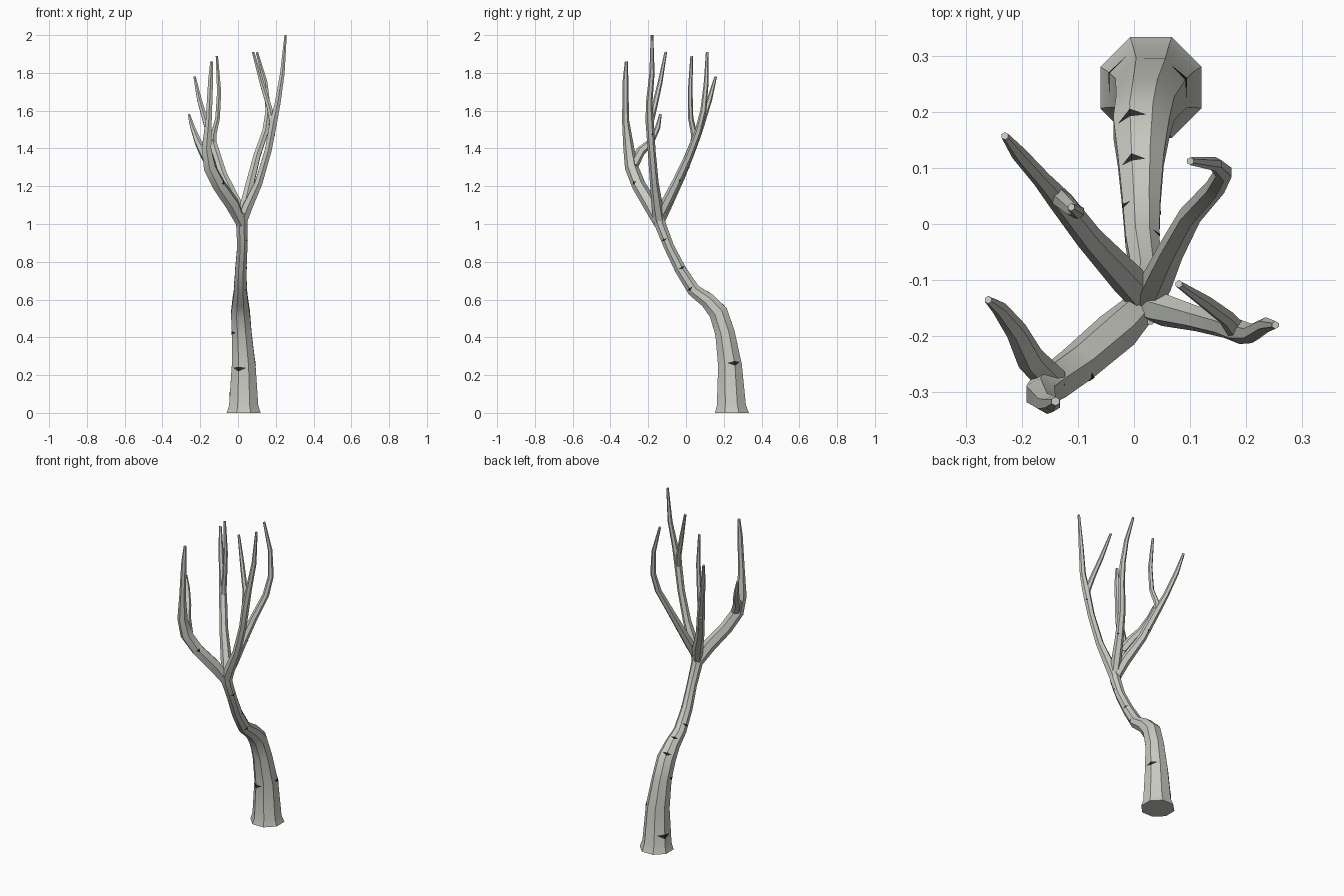
import bpy, math
from mathutils import Vector

old = bpy.data.objects.get("Cube")
if old:
    bpy.data.objects.remove(old, do_unlink=True)


def material(name, rgb):
    m = bpy.data.materials.new(name)
    m.use_nodes = True
    m.diffuse_color = (*rgb, 1)
    m.node_tree.nodes["Principled BSDF"].inputs["Base Color"].default_value = (*rgb, 1)
    return m


BARK = material("pale grey bark", (0.58, 0.595, 0.54))
DARK = material("dark bark mark", (0.025, 0.025, 0.025))


def add_object(name, verts, faces, mat):
    mesh = bpy.data.meshes.new(name)
    mesh.from_pydata(verts, [], faces)
    mesh.materials.append(mat)
    obj = bpy.data.objects.new(name, mesh)
    bpy.context.collection.objects.link(obj)
    return obj


def tube(name, sides, path):
    """Faceted limb through (x, y, z, radius) points; returns its rings."""
    pts = [Vector(p[:3]) for p in path]
    rings = []
    for i, p in enumerate(pts):
        t = (pts[min(i + 1, len(pts) - 1)] - pts[max(i - 1, 0)]).normalized()
        if p.z == 0:
            t = Vector((0, 0, 1))
        u = Vector((1, 0, 0))
        u = (u - t * u.dot(t)).normalized()
        v = t.cross(u)
        r = path[i][3] / math.cos(math.pi / sides)
        angles = [2 * math.pi * (k + 0.5) / sides for k in range(sides)]
        rings.append([p + r * (u * math.cos(a) + v * math.sin(a)) for a in angles])
    faces = [tuple(reversed(range(sides)))]
    for i in range(len(rings) - 1):
        for k in range(sides):
            a, b = i * sides + k, i * sides + (k + 1) % sides
            faces.append((a, b, b + sides, a + sides))
    last = (len(rings) - 1) * sides
    faces.append(tuple(range(last, last + sides)))
    obj = add_object(name, [v for ring in rings for v in ring], faces, BARK)
    bpy.ops.object.select_all(action="DESELECT")
    obj.select_set(True)
    bpy.context.view_layer.objects.active = obj
    bpy.ops.object.shade_smooth_by_angle(angle=math.radians(30))
    return rings


# Trunk with flared foot and a bend
trunk = tube("trunk", 8, [
    (.03, .243, 0, .09), (.03, .24, .04, .077), (.03, .233, .25, .063),
    (.02, .207, .42, .052), (.013, .172, .53, .05), (.012, .115, .595, .041),
    (.013, .04, .65, .034), (.015, -.03, .76, .03), (.023, -.09, .88, .027),
    (.02, -.137, 1.0, .03), (.02, -.15, 1.06, .03)])

# Four main limbs, each ending in a tip
front_right_limb = tube("front_right_limb", 6, [
    (.02, -.14, 1.0, .025), (-.03, -.19, 1.105, .034), (-.10, -.25, 1.205, .032),
    (-.15, -.288, 1.3, .031), (-.167, -.303, 1.4, .025), (-.155, -.32, 1.55, .016),
    (-.145, -.32, 1.76, .013), (-.14, -.316, 1.86, .007)])
back_right_limb = tube("back_right_limb", 6, [
    (.02, -.14, 1.01, .022), (-.01, -.10, 1.11, .027), (-.08, -.025, 1.26, .021),
    (-.13, .04, 1.42, .019), (-.165, .08, 1.52, .014), (-.205, .125, 1.66, .012),
    (-.23, .157, 1.78, .006)])
back_left_limb = tube("back_left_limb", 6, [
    (.02, -.15, 1.02, .022), (.04, -.105, 1.11, .025), (.065, -.05, 1.22, .021),
    (.10, .015, 1.36, .018), (.145, .065, 1.49, .016), (.16, .092, 1.6, .014),
    (.145, .107, 1.75, .011), (.10, .112, 1.91, .006)])
front_left_limb = tube("front_left_limb", 6, [
    (.02, -.14, 1.01, .026), (.05, -.152, 1.09, .026), (.11, -.168, 1.22, .02),
    (.16, -.182, 1.39, .018), (.188, -.192, 1.54, .019), (.21, -.195, 1.64, .015),
    (.235, -.18, 1.8, .012), (.252, -.18, 2.0, .006)])

# Side shoots
tube("front_right_shoot", 6, [
    (-.145, -.28, 1.31, .024), (-.185, -.24, 1.385, .022), (-.21, -.19, 1.43, .017),
    (-.24, -.15, 1.51, .012), (-.26, -.135, 1.58, .006)])
tube("back_right_shoot", 6, [
    (-.125, .035, 1.39, .014), (-.13, .045, 1.47, .015), (-.108, .025, 1.56, .012),
    (-.10, .022, 1.7, .011), (-.112, .03, 1.89, .006)])
tube("front_left_shoot", 6, [
    (.185, -.192, 1.53, .016), (.165, -.167, 1.62, .013), (.125, -.137, 1.75, .011),
    (.08, -.107, 1.91, .006)])

# Dark bark scars: thin diamonds folded over a lengthwise edge
scar_verts, scar_faces = [], []


def scar(rings, seg, edge, t, spread=0.75):
    n = len(rings[0])
    mid = sum(rings[seg], Vector()) / n
    mid = mid.lerp(sum(rings[seg + 1], Vector()) / n, t)

    def at(k, s):
        return rings[seg][k % n].lerp(rings[seg + 1][k % n], s)

    length = (rings[seg + 1][edge] - rings[seg][edge]).length
    width = (at(edge, t) - at(edge + 1, t)).length
    h = 0.25 * width / length
    corners = [at(edge, t - 1.4 * h), at(edge, t).lerp(at(edge + 1, t), spread),
               at(edge, t + 0.5 * h), at(edge, t).lerp(at(edge - 1, t), spread)]
    base = len(scar_verts)
    scar_verts.extend(c + (c - mid).normalized() * 0.0015 for c in corners)
    scar_faces.extend([(base, base + 1, base + 2), (base, base + 2, base + 3)])


for seg, edge, t in [(1, 5, .97), (2, 0, .08), (3, 4, .15), (1, 3, .3),
                     (4, 2, .3), (5, 2, .35), (6, 3, .3), (6, 7, .15),
                     (7, 0, .05), (8, 7, .35)]:
    scar(trunk, seg, edge, t)
for limb, seg, edge, t in [(front_right_limb, 2, 5, .1), (back_right_limb, 2, 1, .3),
                           (back_left_limb, 2, 0, .15), (front_left_limb, 3, 0, .6)]:
    scar(limb, seg, edge, t, 0.4)
add_object("bark_marks", scar_verts, scar_faces, DARK)
